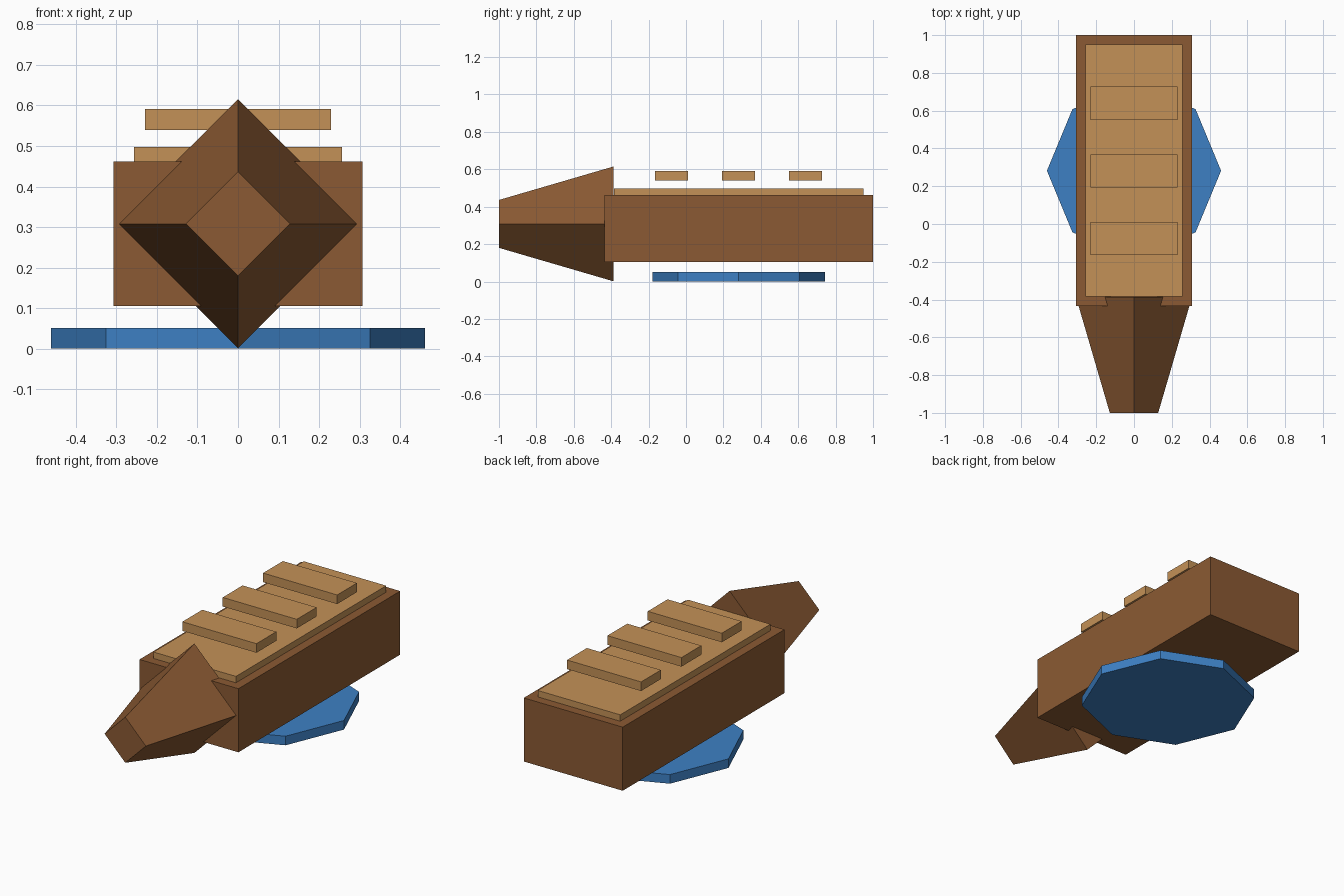
import bpy
import math

if "Cube" in bpy.data.objects:
    bpy.data.objects.remove(bpy.data.objects["Cube"])


def material(name, rgb):
    m = bpy.data.materials.new(name)
    lin = [((c / 255 + 0.055) / 1.055) ** 2.4 for c in rgb]
    m.diffuse_color = (*lin, 1)
    m.use_nodes = True
    m.node_tree.nodes["Principled BSDF"].inputs["Base Color"].default_value = m.diffuse_color
    return m


dark_wood = material("dark wood", (139, 90, 51))
light_wood = material("light wood", (196, 145, 87))
blue = material("blue", (61, 128, 196))


def finish(name, mat):
    obj = bpy.context.object
    obj.name = name
    obj.data.materials.append(mat)
    return obj


def box(name, lo, hi, mat):
    bpy.ops.mesh.primitive_cube_add(size=1, location=[(a + b) / 2 for a, b in zip(lo, hi)])
    obj = finish(name, mat)
    obj.scale = [b - a for a, b in zip(lo, hi)]
    return obj


# Hull and raised deck
box("hull", (-0.307, -0.435, 0.105), (0.307, 1.0, 0.462), dark_wood)
box("deck", (-0.256, -0.384, 0.447), (0.256, 0.949, 0.498), light_wood)

# Floating bench planks
for i in range(3):
    y = -0.077 + 0.358 * i
    box(f"bench_{i + 1}", (-0.23, y - 0.088, 0.54), (0.23, y + 0.088, 0.591), light_wood)

# Four-sided tapered bow pointing forward
bpy.ops.mesh.primitive_cone_add(vertices=4, radius1=0.307, radius2=0.128, depth=0.613,
                                location=(0, -0.6935, 0.308),
                                rotation=(math.pi / 2, 0, 0))
finish("bow", dark_wood)

# Eight-sided water disc underneath
bpy.ops.mesh.primitive_cylinder_add(vertices=8, radius=0.461, depth=0.051,
                                    location=(0, 0.282, 0.0255))
finish("water_disc", blue)
